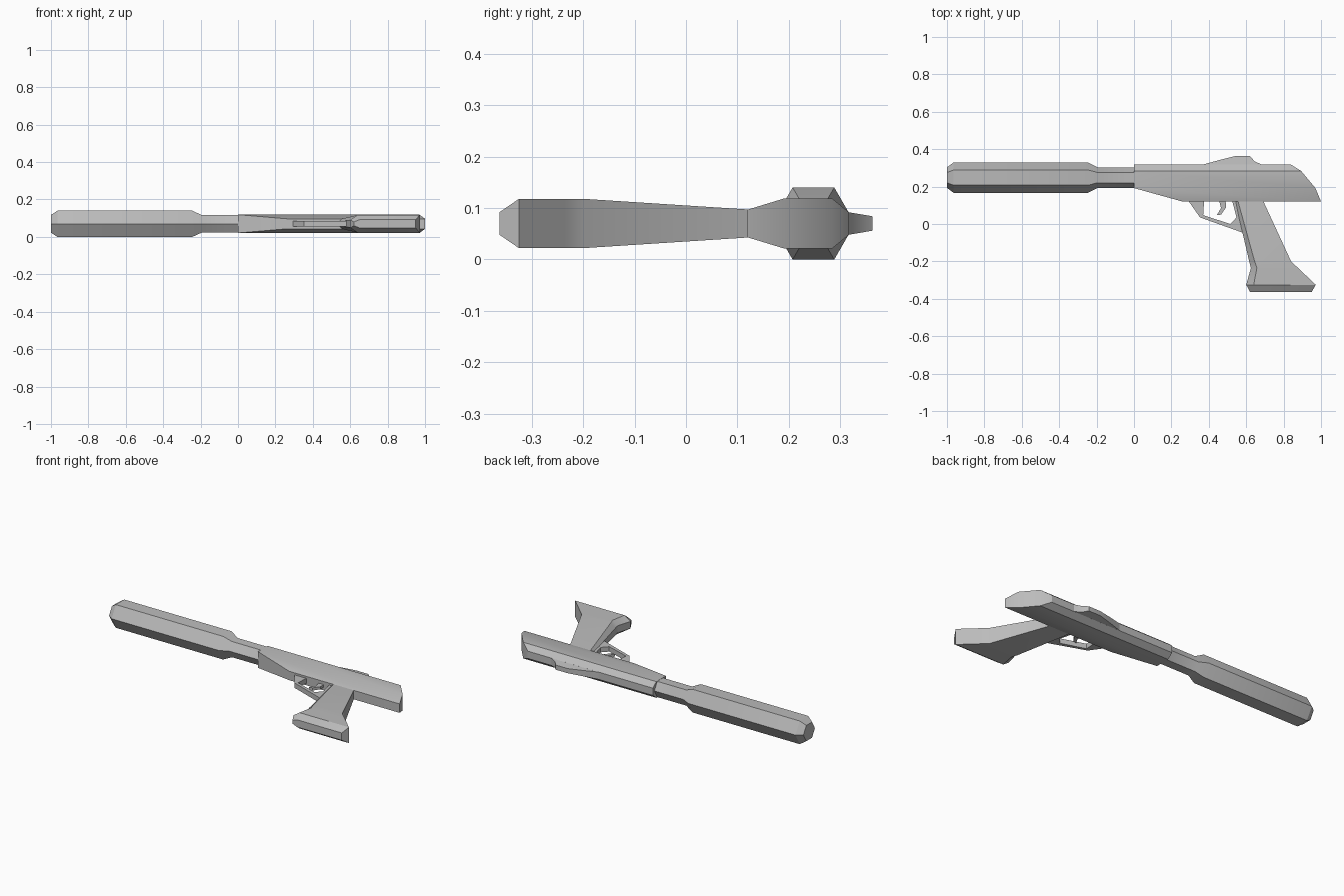
import bpy, bmesh, math

cube = bpy.data.objects.get("Cube")
if cube:
    bpy.data.objects.remove(cube, do_unlink=True)

MID = 0.07  # height of the symmetry plane
grey = bpy.data.materials.new("gunmetal grey")
grey.use_nodes = True
grey.diffuse_color = (0.5, 0.5, 0.5, 1)
grey.node_tree.nodes["Principled BSDF"].inputs["Base Color"].default_value = (0.5, 0.5, 0.5, 1)


def loft(name, rings):
    """Skin a closed solid over rings with equal point counts."""
    bm = bmesh.new()
    loops = [[bm.verts.new(p) for p in ring] for ring in rings]
    for a, b in zip(loops, loops[1:]):
        for i in range(len(a)):
            j = (i + 1) % len(a)
            bm.faces.new((a[i], a[j], b[j], b[i]))
    bm.faces.new(loops[0])
    bm.faces.new(loops[-1])
    bmesh.ops.recalc_face_normals(bm, faces=bm.faces)
    mesh = bpy.data.meshes.new(name)
    bm.to_mesh(mesh)
    bm.free()
    mesh.materials.append(grey)
    ob = bpy.data.objects.new(name, mesh)
    bpy.context.collection.objects.link(ob)
    bpy.ops.object.select_all(action='DESELECT')
    ob.select_set(True)
    bpy.context.view_layer.objects.active = ob
    bpy.ops.object.shade_smooth_by_angle(angle=math.radians(28))
    return ob


def plate(name, outline, half):
    """Extrude an outline both ways; half gives the half thickness at y."""
    return loft(name, [[(x, y, MID + s * half(y)) for x, y in outline] for s in (-1, 1)])


def hexagon(x, r):
    return [(x, 0.248 + r * math.cos(k * math.pi / 3), MID + r * math.sin(k * math.pi / 3))
            for k in range(6)]


# Hexagonal suppressor and barrel
loft("suppressor", [hexagon(x, r) for x, r in
                    ((-1, 0.055), (-0.965, 0.081), (-0.245, 0.081), (-0.195, 0.055), (0.02, 0.055))])

# Receiver: front x, rear x and half width at each level
levels = ((0.12, 0.26, 1.0, 0.027), (0.192, 0, 0.97, 0.049),
          (0.284, 0, 0.893, 0.049), (0.317, 0, 0.84, 0.022))
loft("receiver", [[(a, y, MID - h), (b, y, MID - h), (b, y, MID + h), (a, y, MID + h)]
                  for y, a, b, h in levels])

# Grip with a narrow chamfered front and a flared base
levels = ((0.125, 0.54, 0.555, 0.69, 0.027), (-0.2, 0.616, 0.645, 0.84, 0.048),
          (-0.235, 0.625, 0.657, 0.877, 0.048), (-0.325, 0.6, 0.64, 0.972, 0.048),
          (-0.363, 0.62, 0.65, 0.95, 0.022))
loft("grip", [[(a, y, MID - h * 0.45), (b, y, MID - h), (c, y, MID - h),
               (c, y, MID + h), (b, y, MID + h), (a, y, MID + h * 0.45)]
              for y, a, b, c, h in levels])

# Raised top sight, tapering upwards
plate("rear_sight", [(0.34, 0.31), (0.46, 0.343), (0.54, 0.363), (0.62, 0.363),
                     (0.645, 0.335), (0.7, 0.31)],
      lambda y: 0.023 - (y - 0.31) * 0.17)

# Trigger guard and trigger
plate("trigger_guard", [(0.29, 0.125), (0.353, 0.035), (0.58, -0.046), (0.575, 0.125),
                        (0.525, 0.125), (0.548, 0.035), (0.515, 0), (0.37, 0.047), (0.375, 0.125)],
      lambda y: 0.015)
plate("trigger", [(0.455, 0.125), (0.465, 0.085), (0.443, 0.047), (0.465, 0.05),
                  (0.492, 0.088), (0.49, 0.125)],
      lambda y: 0.008)
